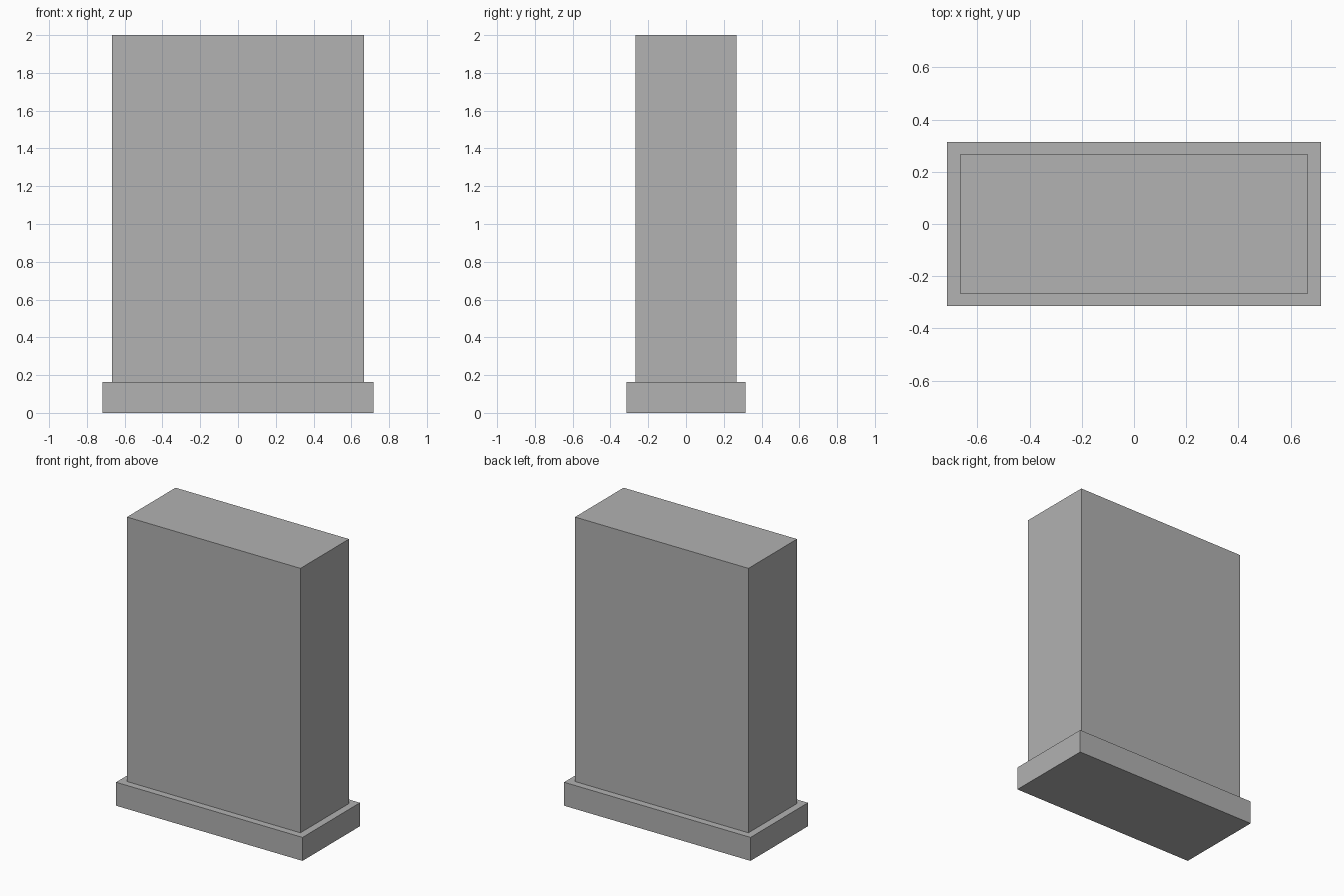
import bpy
import bmesh
from mathutils import Matrix, Vector

cube = bpy.data.objects.get("Cube")
if cube:
    bpy.data.objects.remove(cube, do_unlink=True)

grey = bpy.data.materials.new("plain grey")
grey.use_nodes = True
colour = (0.445, 0.445, 0.445, 1)
grey.diffuse_color = colour
grey.node_tree.nodes["Principled BSDF"].inputs["Base Color"].default_value = colour


def block(name, width, depth, bottom, top):
    """Flat-sided box centred on the z axis."""
    bm = bmesh.new()
    size = Vector((width, depth, top - bottom))
    centre = Vector((0, 0, (top + bottom) / 2))
    bmesh.ops.create_cube(bm, size=1, matrix=Matrix.LocRotScale(centre, None, size))
    mesh = bpy.data.meshes.new(name)
    bm.to_mesh(mesh)
    bm.free()
    mesh.materials.append(grey)
    obj = bpy.data.objects.new(name, mesh)
    bpy.context.collection.objects.link(obj)
    return obj


# Wider plinth with the tall slab standing on it
plinth_height = 0.163
block("plinth", 1.433, 0.63, 0, plinth_height)
block("slab", 1.333, 0.533, plinth_height, 2)
